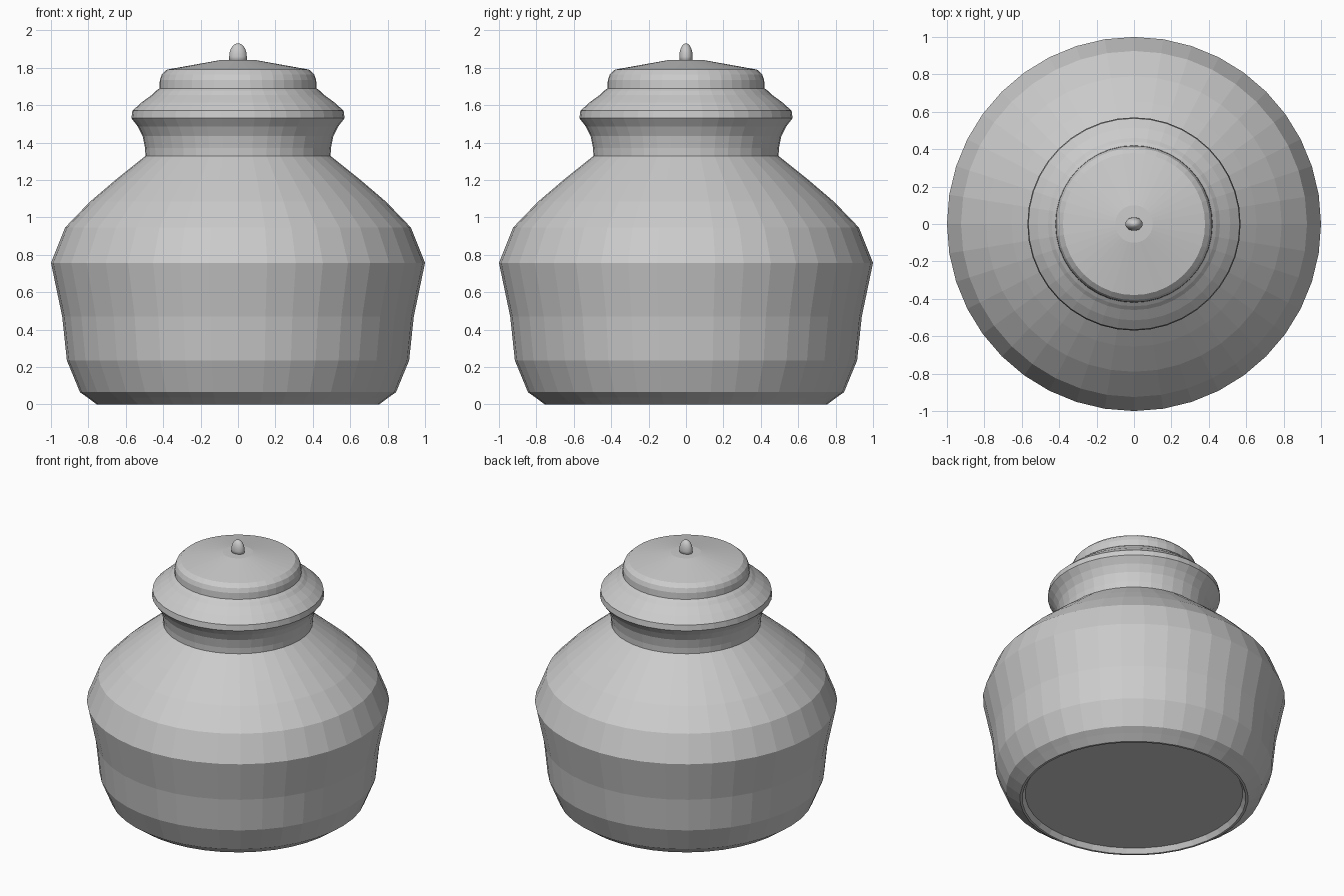
import bpy, bmesh, math

if "Cube" in bpy.data.objects:
    bpy.data.objects.remove(bpy.data.objects["Cube"])

SIDES = 40


def lathe(name, profile, sides=SIDES, ysquash=1.0, smooth=False):
    """Spin a list of (radius, height) points around z; radius 0 closes to a pole."""
    bm = bmesh.new()
    rings = []
    for r, z in profile:
        if r == 0:
            rings.append([bm.verts.new((0, 0, z))])
        else:
            rings.append([bm.verts.new((r * math.cos(2 * math.pi * i / sides),
                                        r * ysquash * math.sin(2 * math.pi * i / sides), z))
                          for i in range(sides)])
    for a, b in zip(rings, rings[1:]):
        for i in range(sides):
            j = (i + 1) % sides
            if len(a) == 1:
                bm.faces.new((a[0], b[j], b[i]))
            elif len(b) == 1:
                bm.faces.new((a[i], a[j], b[0]))
            else:
                bm.faces.new((a[i], a[j], b[j], b[i]))
    for f in bm.faces:
        f.smooth = smooth
    mesh = bpy.data.meshes.new(name)
    bm.to_mesh(mesh)
    bm.free()
    obj = bpy.data.objects.new(name, mesh)
    bpy.context.collection.objects.link(obj)
    return obj


# Foot ring with a recessed underside
lathe("foot", [(0, 0.035), (0.72, 0.035), (0.74, 0), (0.755, 0), (0.805, 0.037)])

# Wide belly and sloping shoulder
lathe("body", [(0.805, 0.037), (0.845, 0.065), (0.915, 0.235), (0.94, 0.47), (1.0, 0.757),
               (0.925, 0.945), (0.79, 1.085), (0.655, 1.2), (0.495, 1.328)])

# Flared neck
lathe("neck", [(0.495, 1.328), (0.497, 1.37), (0.51, 1.435), (0.535, 1.485), (0.57, 1.53)])

# Stepped lid
lathe("lid", [(0.57, 1.53), (0.565, 1.57), (0.515, 1.615), (0.46, 1.655), (0.44, 1.675),
              (0.42, 1.69), (0.418, 1.735), (0.407, 1.765), (0.38, 1.79), (0.10, 1.84), (0, 1.842)])

# Small oval knob: straight stem with a domed top
dome = [(0.047 * math.cos(t), 1.86 + 0.07 * math.sin(t))
        for t in [math.pi / 2 * k / 8 for k in range(8)]]
lathe("knob", [(0, 1.83), (0.047, 1.83)] + dome + [(0, 1.93)], 24, 0.76, True)
